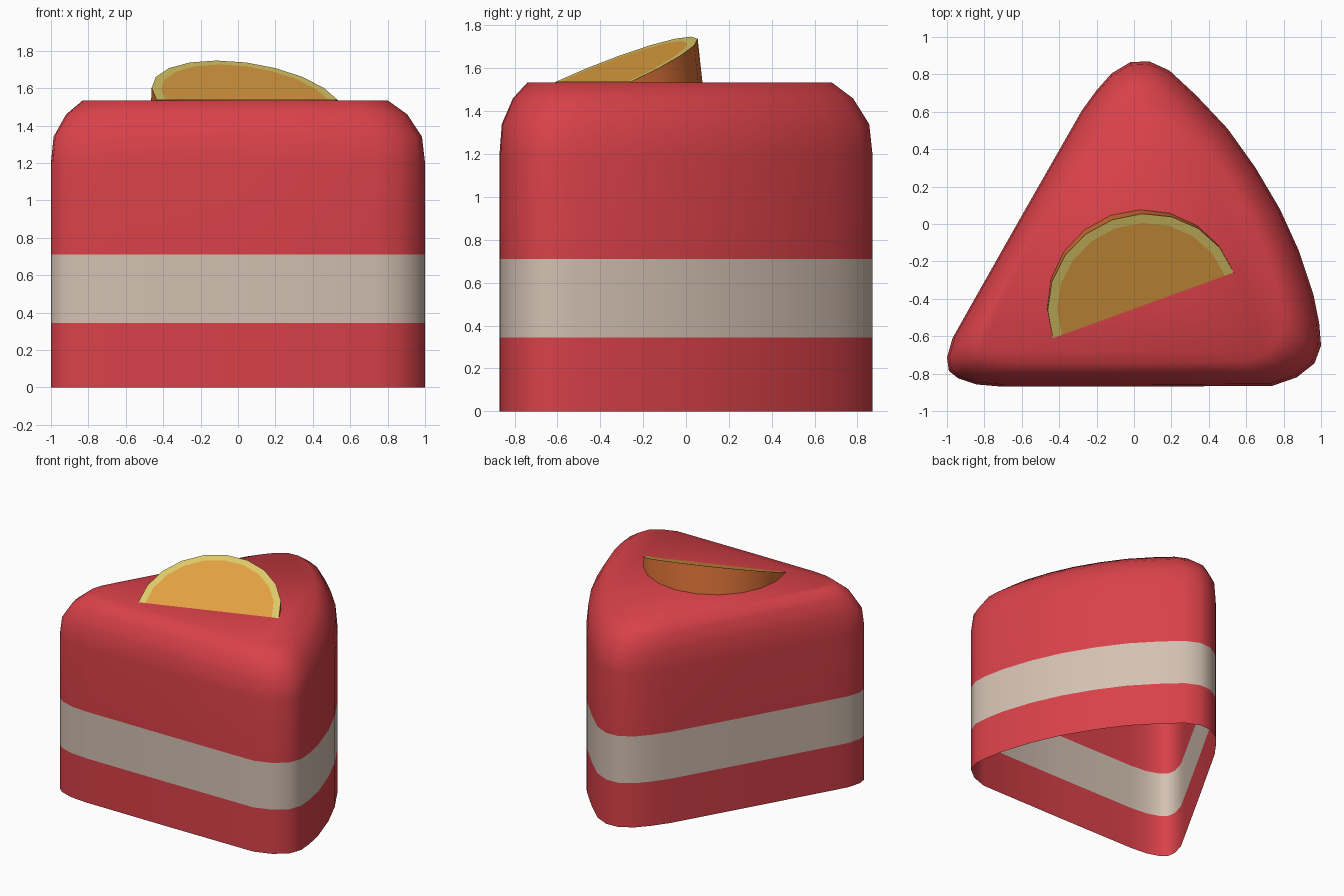
import bpy, bmesh, math
from mathutils import Vector

if "Cube" in bpy.data.objects:
    bpy.data.objects.remove(bpy.data.objects["Cube"])


def material(name, rgb):
    def lin(c):
        c /= 255
        return c / 12.92 if c <= 0.04045 else ((c + 0.055) / 1.055) ** 2.4
    m = bpy.data.materials.new(name)
    m.diffuse_color = (*[lin(c) for c in rgb], 1)
    m.use_nodes = True
    m.node_tree.nodes["Principled BSDF"].inputs["Base Color"].default_value = m.diffuse_color
    return m


def finish(bm, name, mats):
    me = bpy.data.meshes.new(name)
    bm.to_mesh(me)
    bm.free()
    for m in mats:
        me.materials.append(m)
    ob = bpy.data.objects.new(name, me)
    bpy.context.collection.objects.link(ob)
    return ob


def bridge(bm, a, b, mat, smooth=True):
    n = len(a)
    for i in range(n):
        f = bm.faces.new((a[i], a[(i + 1) % n], b[(i + 1) % n], b[i]))
        f.material_index = mat
        f.smooth = smooth


red = material("sponge red", (217, 65, 73))
cream = material("cream", (211, 193, 178))
pulp = material("fruit orange", (228, 162, 66))
rind = material("pith yellow", (224, 203, 105))
peel = material("peel orange", (220, 115, 55))

# Cake wedge: rounded triangle outline, counter-clockwise, open underneath
outline = [(-0.70, -0.87), (0.0, -0.87), (0.74, -0.865), (0.87, -0.82), (0.965, -0.745),
           (1.0, -0.65), (0.99, -0.53), (0.96, -0.38), (0.88, -0.14), (0.78, 0.08),
           (0.65, 0.30), (0.50, 0.51), (0.33, 0.69), (0.19, 0.82), (0.08, 0.87),
           (-0.02, 0.865), (-0.12, 0.805), (-0.20, 0.715), (-0.28, 0.605),
           (-0.58, 0.08), (-0.88, -0.45), (-0.97, -0.61), (-1.0, -0.715),
           (-0.99, -0.785), (-0.94, -0.825), (-0.84, -0.858)]
cx, cy = -0.08, -0.16
# height, scale of outline
levels = [(0, 1), (0.345, 1), (0.71, 1), (1.2, 1), (1.34, 0.985), (1.46, 0.912), (1.535, 0.815)]
bm = bmesh.new()
rings = [[bm.verts.new((cx + (x - cx) * s, cy + (y - cy) * s, z)) for x, y in outline]
         for z, s in levels]
for k in range(len(rings) - 1):
    bridge(bm, rings[k], rings[k + 1], 1 if k == 1 else 0)
top = bm.faces.new(rings[-1])
top.smooth = True
finish(bm, "cake_wedge", [red, cream])

# Fruit slice: tilted half disc on top, with a pith border and a peel wall behind
centre = Vector((0.05, -0.435, 1.536))
along = Vector((0.94, 0.341, 0))
back = Vector((-0.341, 0.94, 0))
up_slope = back * 0.487 + Vector((0, 0, 0.212))
drop = back * 0.03 + Vector((0, 0, -0.26))
N = 10
bm = bmesh.new()


def arc(scale, offset=Vector()):
    return [bm.verts.new(centre + offset + scale * (along * 0.515 * math.cos(math.pi * i / N)
            + up_slope * math.sin(math.pi * i / N))) for i in range(N + 1)]


inner, outer, low = arc(0.9), arc(1), arc(1, drop)
bm.faces.new(inner).material_index = 0
for i in range(N):
    f = bm.faces.new((inner[i + 1], inner[i], outer[i], outer[i + 1]))
    f.material_index = 1
    # separate wall vertices keep the rim crisp
wall_top = arc(1)
for i in range(N):
    f = bm.faces.new((wall_top[i + 1], wall_top[i], low[i], low[i + 1]))
    f.material_index = 2
    f.smooth = True
finish(bm, "fruit_slice", [pulp, rind, peel])
